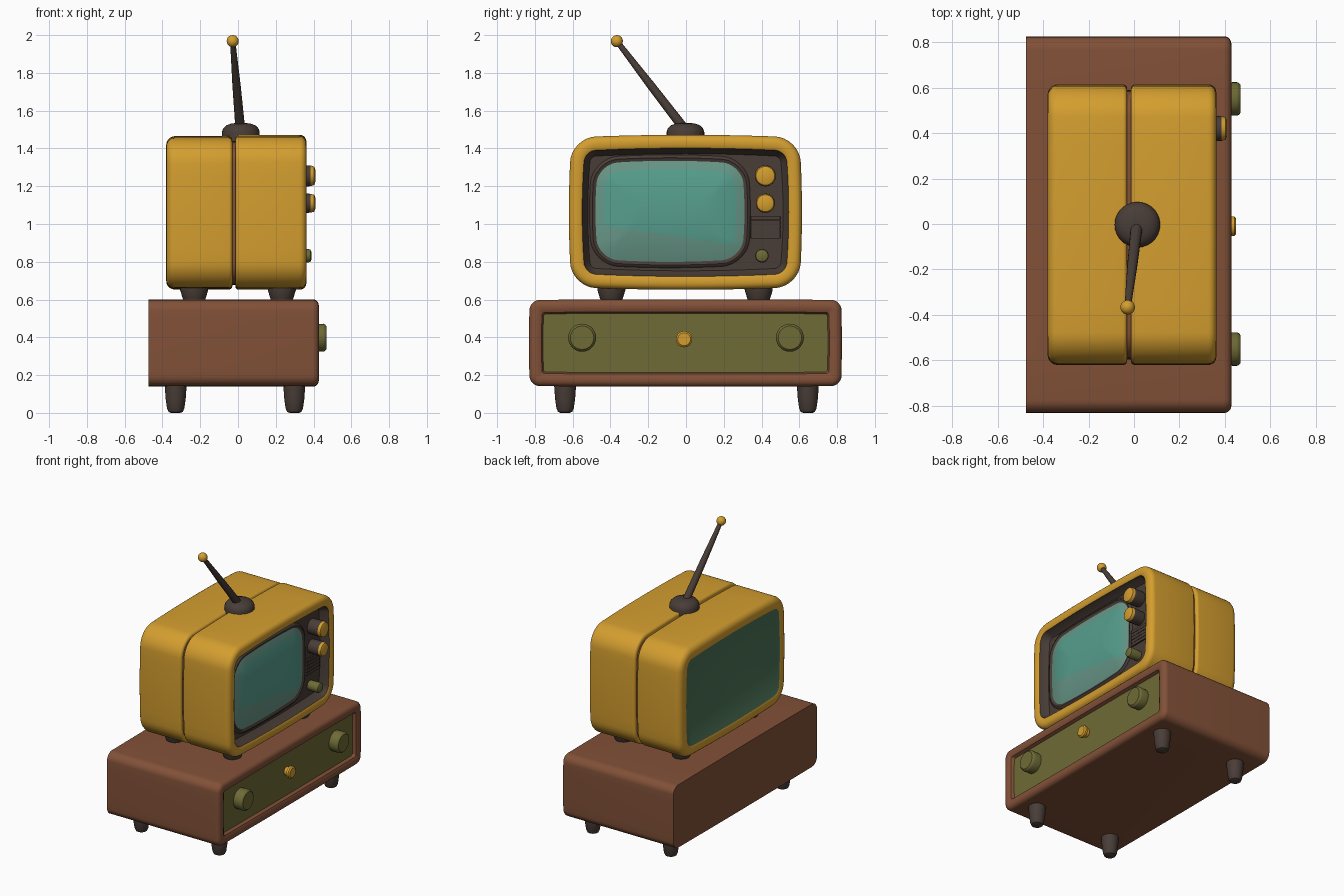
import bpy, bmesh, math
from mathutils import Vector

if "Cube" in bpy.data.objects:
    bpy.data.objects.remove(bpy.data.objects["Cube"])


def material(name, rgb):
    m = bpy.data.materials.new(name)
    m.diffuse_color = [((c / 255 + 0.055) / 1.055) ** 2.4 for c in rgb] + [1]
    m.use_nodes = True
    m.node_tree.nodes["Principled BSDF"].inputs["Base Color"].default_value = m.diffuse_color
    return m


YELLOW = material("mustard yellow", (212, 158, 47))
BROWN = material("wood brown", (130, 81, 56))
DARK = material("dark brown grey", (73, 61, 55))
OLIVE = material("olive green", (110, 107, 54))
TEAL = material("screen teal", (86, 158, 141))
PALE = material("screen edge teal", (103, 150, 135))
GREEN = material("back panel green", (76, 115, 86))


def finish(name, bm, mats, angle=40):
    bmesh.ops.recalc_face_normals(bm, faces=bm.faces[:])
    me = bpy.data.meshes.new(name)
    bm.to_mesh(me)
    bm.free()
    for m in mats:
        me.materials.append(m)
    me.shade_smooth()
    me.set_sharp_from_angle(angle=math.radians(angle))
    ob = bpy.data.objects.new(name, me)
    bpy.context.collection.objects.link(ob)
    return ob


def skin(rings, seg_mats, caps):
    """Bridge equal rings of points; one material index per segment, plus caps."""
    bm = bmesh.new()
    vs = [[bm.verts.new(p) for p in ring] for ring in rings]
    n = len(vs[0])
    for k in range(len(vs) - 1):
        for i in range(n):
            j = (i + 1) % n
            f = bm.faces.new((vs[k][i], vs[k][j], vs[k + 1][j], vs[k + 1][i]))
            f.material_index = seg_mats[k]
    for ring, mi in ((vs[0], caps[0]), (vs[-1], caps[1])):
        bm.faces.new(ring).material_index = mi
    return bm


def rounded_loop(x, cy, cz, hy, hz, r, bulge):
    """Rounded rectangle in the YZ plane with slightly bowed sides."""
    pts = []
    corners = ((1, 1, 0), (-1, 1, 90), (-1, -1, 180), (1, -1, 270))
    arcs = []
    for sy, sz, a0 in corners:
        arcs.append([(sy * (hy - r) + r * math.cos(math.radians(a0 + 11.25 * i)),
                      sz * (hz - r) + r * math.sin(math.radians(a0 + 11.25 * i))) for i in range(9)])
    for k in range(4):
        a, b = arcs[k][-1], arcs[(k + 1) % 4][0]
        pts += arcs[k] + [(a[0] + (b[0] - a[0]) * t / 8, a[1] + (b[1] - a[1]) * t / 8) for t in range(1, 8)]
    return [(x, cy + y + math.copysign(bulge, y) * (1 - (z / hz) ** 2) * min(1, abs(y) / hy),
             cz + z + math.copysign(bulge, z) * (1 - (y / hy) ** 2) * min(1, abs(z) / hz)) for y, z in pts]


def loft(sections, size, r, bulge, seg_mats=None, caps=(0, 0)):
    """sections: (x, inset) pairs; size: centre y, centre z, half y, half z."""
    cy, cz, hy, hz = size
    rings = [rounded_loop(x, cy, cz, hy - d, hz - d, max(r - d, 0.015), bulge) for x, d in sections]
    return skin(rings, seg_mats or [0] * (len(rings) - 1), caps)


def fillet(x, rad, sign=1, n=5):
    """Quarter-round edge; sign 1 closes towards +x, -1 opens from -x."""
    s = [(x - sign * rad + sign * rad * math.sin(a), rad - rad * math.cos(a))
         for a in [math.pi / 2 * i / n for i in range(n + 1)]]
    return s if sign > 0 else s[::-1]


def lathe(name, profile, origin, direction, mats, seg_mats=None, caps=(0, 0), n=28):
    q = Vector(direction).to_track_quat('Z', 'Y')
    rings = [[Vector(origin) + q @ Vector((r * math.cos(2 * math.pi * i / n), r * math.sin(2 * math.pi * i / n), h))
              for i in range(n)] for r, h in profile]
    return finish(name, skin(rings, seg_mats or [0] * (len(rings) - 1), caps), mats)


# Cabinet with framed, recessed drawer front
sec = [(-0.475, 0)] + fillet(0.428, 0.032) + [(0.428, 0.05), (0.42, 0.066), (0.398, 0.074)]
finish("cabinet", loft(sec, (-0.003, 0.37, 0.825, 0.228), 0.055, 0.003, caps=(0, 1)), [BROWN, OLIVE])

# Cabinet knobs
for side, y in (("left", -0.55), ("right", 0.55)):
    lathe("cabinet_knob_" + side, [(0.072, 0), (0.074, 0.055), (0.07, 0.064), (0.062, 0.071)],
          (0.397, y, 0.398), (1, 0, 0), [DARK, OLIVE], [1, 1, 1], (0, 1))
lathe("drawer_pull", [(0.03, 0), (0.03, 0.02), (0.043, 0.028), (0.043, 0.044), (0.034, 0.052)],
      (0.397, -0.01, 0.39), (1, 0, 0), [YELLOW])

# Cabinet legs and television feet
for x, xn in ((-0.33, "back"), (0.298, "front")):
    for y, yn in ((-0.64, "left"), (0.645, "right")):
        lathe(f"cabinet_leg_{xn}_{yn}", [(0.025, 0.006), (0.038, 0.012), (0.046, 0.03), (0.053, 0.08), (0.058, 0.15)],
              (x, y, -0.006), (0, 0, 1), [DARK])
for x, xn in ((-0.232, "back"), (0.232, "front")):
    for y, yn in ((-0.395, "left"), (0.385, "right")):
        lathe(f"television_foot_{xn}_{yn}", [(0.056, 0.595), (0.062, 0.61), (0.074, 0.65), (0.074, 0.70)],
              (x, y, 0), (0, 0, 1), [DARK])

# Television shell: rear half with back panel, seam core, front half with bezel
body = (-0.003, 1.062, 0.603, 0.396)
rear = (-0.003, 1.059, 0.603, 0.392)
sec = [(-0.377, 0.078), (-0.38, 0.074)] + fillet(-0.38, 0.045, -1) + fillet(-0.03, 0.018)
finish("shell_rear", loft(sec, rear, 0.13, 0.014, caps=(1, 0)), [YELLOW, GREEN])
finish("shell_seam", loft([(-0.05, 0.024), (0.01, 0.024)], rear, 0.13, 0.014), [BROWN])
sec = fillet(-0.014, 0.018, -1) + fillet(0.362, 0.035) + [(0.362, 0.058), (0.355, 0.07), (0.335, 0.076), (0.30, 0.1)]
mats = [0] * (len(sec) - 3) + [1, 1]
finish("shell_front", loft(sec, body, 0.13, 0.014, mats, (0, 1)), [YELLOW, DARK])

# Domed screen, with the bright area cut off by a slanted line
steps = [0, 0.015, 0.03, 0.05, 0.08, 0.12, 0.16, 0.2, 0.24]
sec = [(0.29, 0)] + [(0.302 + 0.04 * (1 - (1 - d / 0.25) ** 2), d) for d in steps]
seg = [0] * 4 + [1] * 5
bm = loft(sec, (-0.085, 1.067, 0.385, 0.258), 0.11, 0.016, seg, (0, 1))
normal = Vector((0, 0.14, 1)).normalized()
point = Vector((0.3, -0.085, 0.94))
bmesh.ops.bisect_plane(bm, geom=bm.verts[:] + bm.edges[:] + bm.faces[:], plane_co=point, plane_no=normal)
for f in bm.faces:
    if (f.calc_center_median() - point).dot(normal) < 0:
        f.material_index = 0
finish("screen", bm, [PALE, TEAL])

# Raised dark lip around the screen
sec = [(0.29, -0.03), (0.306, -0.022), (0.312, -0.01), (0.304, 0.004)]
finish("screen_lip", loft(sec, (-0.085, 1.067, 0.385, 0.258), 0.11, 0.016), [DARK])

# Television dials, small button and speaker slats
for name, z, r in (("upper_dial", 1.255, 0.056), ("lower_dial", 1.11, 0.051)):
    lathe(name, [(r * 0.95, 0), (r, 0.075), (r * 0.97, 0.09), (r * 0.88, 0.108), (r * 0.6, 0.114)],
          (0.295, 0.42, z), (1, 0, 0), [DARK, YELLOW], [0, 0, 1, 1], (0, 1))
lathe("small_button", [(0.034, 0), (0.036, 0.075), (0.032, 0.088), (0.02, 0.094)],
      (0.295, 0.402, 0.832), (1, 0, 0), [OLIVE])
for i in range(5):
    finish(f"speaker_slat_{i + 1}", loft([(0.29, 0), (0.308, 0), (0.314, 0.003)],
           (0.42, 0.935 + 0.024 * i, 0.08, 0.007), 0.006, 0), [DARK])

# Antenna: base dome, tapered rod and ball tip
lathe("antenna_base", [(0.1, 1.44), (0.1, 1.487), (0.094, 1.505), (0.078, 1.522), (0.05, 1.532), (0.02, 1.535)],
      (0.015, -0.003, 0), (0, 0, 1), [DARK])
foot, tip = Vector((0.012, -0.01, 1.505)), Vector((-0.028, -0.366, 1.968))
length = (tip - foot).length
lathe("antenna_rod", [(0.026, 0), (0.022, length * 0.5), (0.014, length)], foot, tip - foot, [DARK], n=16)
ball = [(0.032 * math.sin(a), -0.032 * math.cos(a)) for a in [math.pi * (i + 0.15) / 10.3 for i in range(11)]]
lathe("antenna_tip", ball, tip, (0, 0, 1), [YELLOW], n=20)
